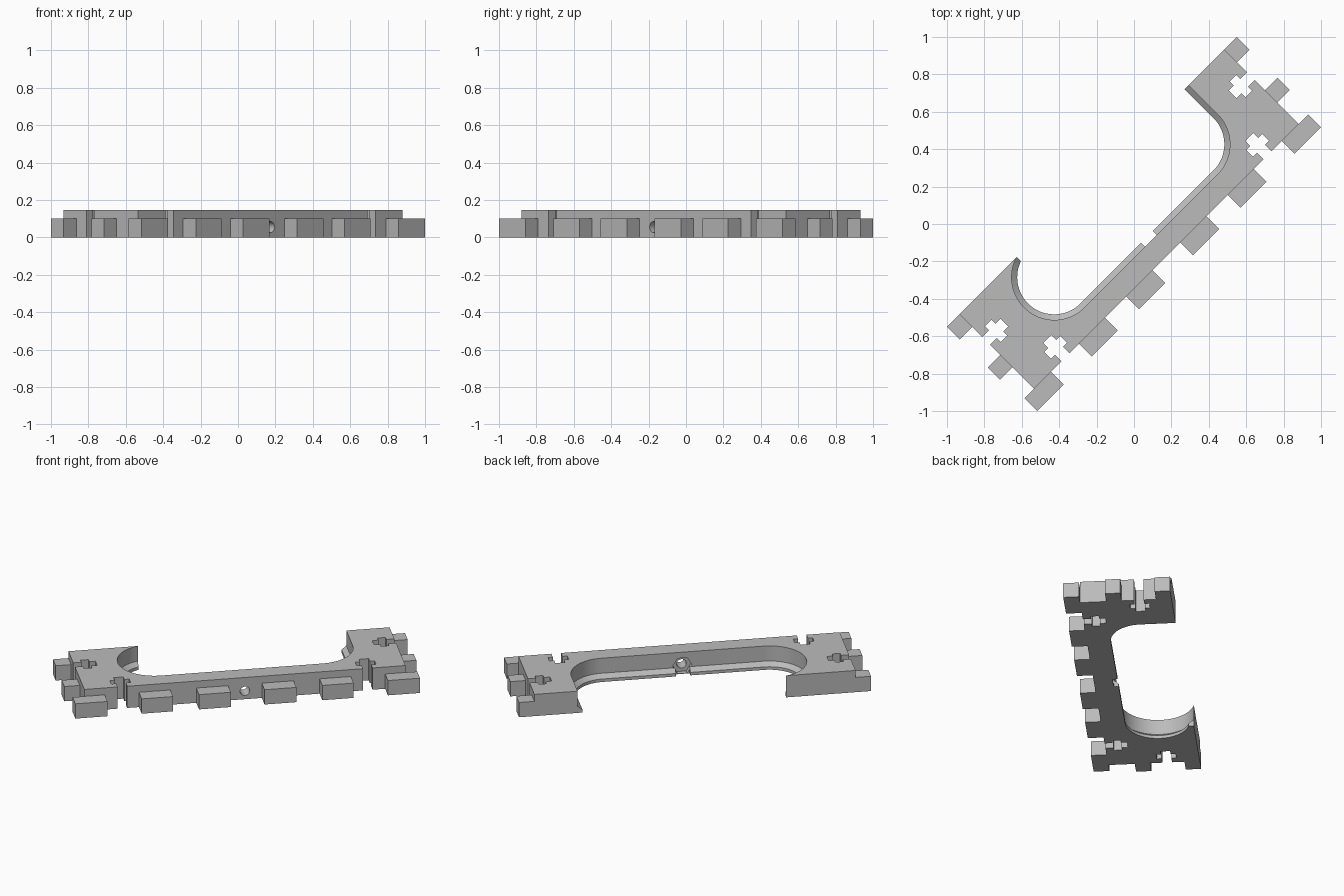
import bpy, bmesh
from math import pi, cos, sin, acos
from mathutils import Matrix, Vector

cube = bpy.data.objects.get("Cube")
if cube:
    bpy.data.objects.remove(cube)

END, TOP, LOW = 1.0, 0.318, -0.245      # plate half length and long edges
BODY_H, TAB_H = 0.147, 0.1
WALL_R, LIP_R = 0.228, 0.198            # opening radius above and at the lip
ARC_U, ARC_V, CUT_U = 0.503, 0.1, -0.568
TURN = Matrix.Rotation(pi / 4, 4, 'Z')  # the part lies diagonally

grey = bpy.data.materials.new("light grey")
grey.use_nodes = True
grey.diffuse_color = (0.5, 0.5, 0.5, 1)
grey.node_tree.nodes["Principled BSDF"].inputs["Base Color"].default_value = (0.5, 0.5, 0.5, 1)


def finish(bm, name):
    bmesh.ops.recalc_face_normals(bm, faces=bm.faces)
    bm.transform(TURN)
    mesh = bpy.data.meshes.new(name)
    bm.to_mesh(mesh)
    bm.free()
    mesh.materials.append(grey)
    obj = bpy.data.objects.new(name, mesh)
    bpy.context.collection.objects.link(obj)
    return obj


def box(name, u0, u1, v0, v1, z0, z1):
    bm = bmesh.new()
    size = Matrix.Diagonal((u1 - u0, v1 - v0, z1 - z0, 1))
    mid = Matrix.Translation(((u0 + u1) / 2, (v0 + v1) / 2, (z0 + z1) / 2))
    bmesh.ops.create_cube(bm, size=1, matrix=mid @ size)
    return finish(bm, name)


def rod(name, radius, sides, v0, v1, z):
    bm = bmesh.new()
    place = Matrix.Translation((0, (v0 + v1) / 2, z)) @ Matrix.Rotation(pi / 2, 4, 'X')
    place = place @ Matrix.Rotation(pi / 2, 4, 'Z')
    bmesh.ops.create_cone(bm, cap_ends=True, segments=sides, radius1=radius,
                          radius2=radius, depth=v1 - v0, matrix=place)
    return finish(bm, name)


def arc(cu, r, a0, a1, steps):
    angles = [a0 + (a1 - a0) * i / steps for i in range(steps + 1)]
    return [(cu + r * cos(a), ARC_V + r * sin(a)) for a in angles]


def opening(r):
    """Edge of the big opening, from the right arm to the left arm."""
    hook = -2 * pi + acos((CUT_U + ARC_U) / r)
    return ([(ARC_U + r, TOP)] + arc(ARC_U, r, 0, -pi / 2, 20)
            + arc(-ARC_U, r, -pi / 2, hook, 36))


def slot(u, v, along):
    """Screw slot with a wider nut pocket, cut inward from an edge."""
    along = Vector(along)
    inward = Vector((-along.y, along.x))
    half = [(0.03, 0), (0.03, 0.05), (0.06, 0.05), (0.06, 0.1), (0.03, 0.1), (0.03, 0.138)]
    path = [(-s, d) for s, d in half] + half[::-1]
    return [tuple(Vector((u, v)) + along * s + inward * d) for s, d in path]


def cut(obj, cutters):
    bpy.context.view_layer.objects.active = obj
    for c in cutters:
        c.hide_render = True
        mod = obj.modifiers.new("cut", 'BOOLEAN')
        mod.operation, mod.solver, mod.object = 'DIFFERENCE', 'EXACT', c
        bpy.ops.object.modifier_apply(modifier=mod.name)


def smooth(obj):
    bpy.ops.object.select_all(action='DESELECT')
    obj.select_set(True)
    bpy.context.view_layer.objects.active = obj
    bpy.ops.object.shade_smooth_by_angle(angle=pi / 6)


# Main plate with four screw slots and the rounded opening
outline = [(-END, LOW)] + slot(-0.763, LOW, (1, 0)) + slot(0.765, LOW, (1, 0))
outline += [(END, LOW)] + slot(END, 0.117, (0, 1)) + [(END, TOP)]
outline += opening(WALL_R) + [(-END, TOP)] + slot(-END, 0.117, (0, -1))
bm = bmesh.new()
base = bm.faces.new([bm.verts.new((u, v, 0)) for u, v in outline])
raised = bmesh.ops.extrude_face_region(bm, geom=[base], use_keep_orig=True)
bmesh.ops.translate(bm, vec=(0, 0, BODY_H),
                    verts=[g for g in raised["geom"] if isinstance(g, bmesh.types.BMVert)])
plate = finish(bm, "plate")

# Ledge running round the bottom of the opening
bm = bmesh.new()
rows = []
for (wu, wv), (lu, lv) in zip(opening(WALL_R), opening(LIP_R)):
    section = [(wu, wv, 0), (lu, lv, 0), (lu, lv, 0.02), (wu, wv, 0.045)]
    rows.append([bm.verts.new(p) for p in section])
for a, b in zip(rows, rows[1:]):
    for i in range(4):
        j = (i + 1) % 4
        bm.faces.new((a[i], a[j], b[j], b[i]))
bm.faces.new(rows[0])
bm.faces.new(rows[-1][::-1])
ledge = finish(bm, "opening_ledge")

# Screw hole, hexagonal nut pocket and gap in the ledge
hole = rod("hole_cutter", 0.03, 32, -0.3, 0, 0.055)
pocket = rod("nut_cutter", 0.06, 6, -0.16, 0, 0.055)
gap = box("gap_cutter", -0.045, 0.045, -0.14, 0, -0.1, 0.06)
cut(plate, [hole, pocket])
cut(ledge, [gap])
for cutter in (hole, pocket, gap):
    bpy.data.objects.remove(cutter)
smooth(plate)
smooth(ledge)

# Interlocking tabs on the long edge
for i, (u0, u1) in enumerate([(0.105, 0.303), (0.465, 0.66), (0.873, 1.073)]):
    box(f"right_edge_tab_{i + 1}", u0, u1, -0.342, LOW, 0, TAB_H)
    box(f"left_edge_tab_{i + 1}", -u1, -u0, -0.342, LOW, 0, TAB_H)

# Interlocking tabs on the two short ends
for name, side in (("right", 1), ("left", -1)):
    for i, (v0, v1) in enumerate([(-0.083, 0.011), (0.223, TOP)]):
        u0, u1 = sorted((side * END, side * 1.096))
        box(f"{name}_end_tab_{i + 1}", u0, u1, v0, v1, 0, TAB_H)
